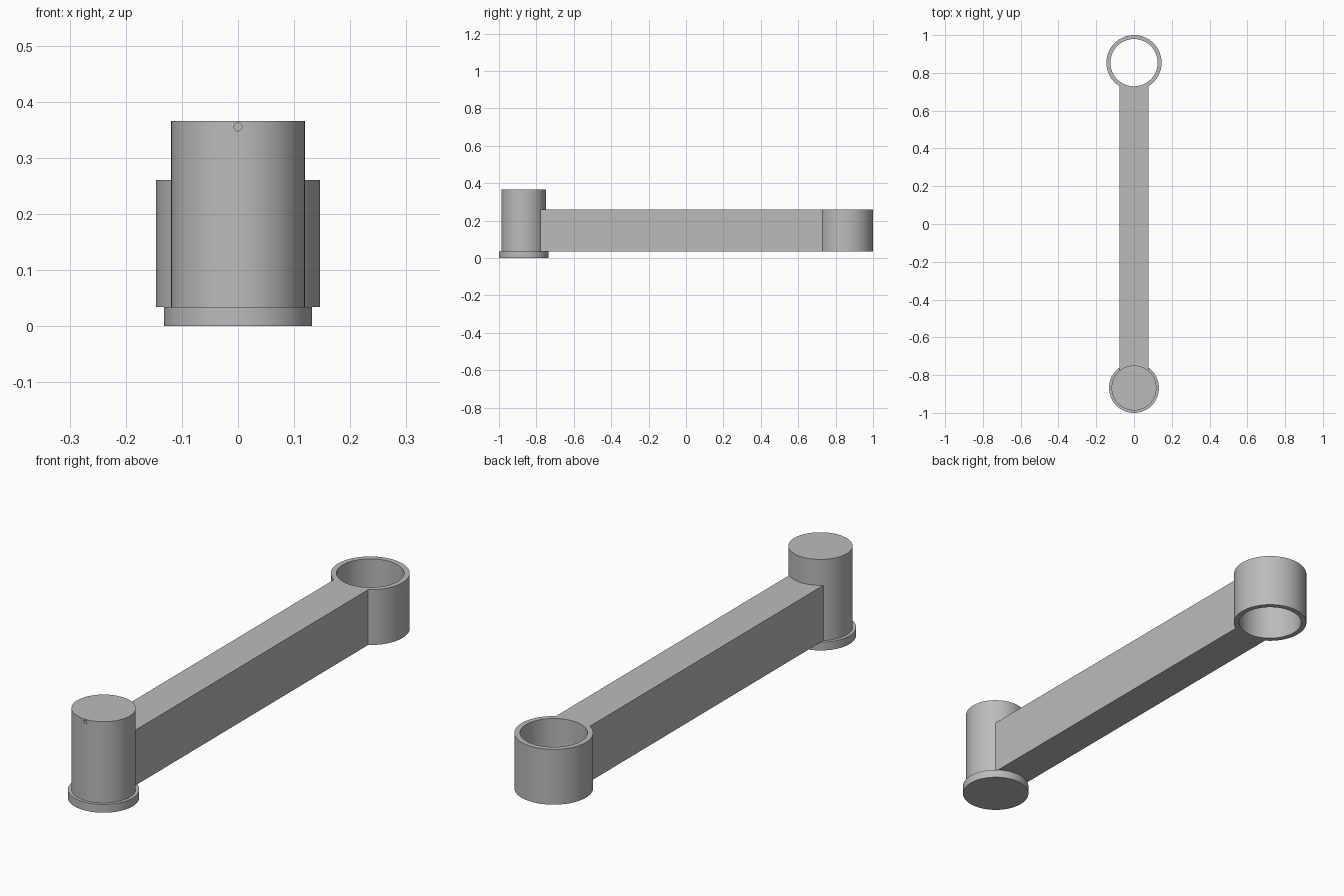
import bpy, bmesh
from math import cos, sin, asin, pi, radians

if "Cube" in bpy.data.objects:
    bpy.data.objects.remove(bpy.data.objects["Cube"], do_unlink=True)

# One grey metal for everything
metal = bpy.data.materials.new("grey metal")
metal.use_nodes = True
GREY = (0.5, 0.5, 0.5, 1)
metal.diffuse_color = GREY
metal.node_tree.nodes["Principled BSDF"].inputs["Base Color"].default_value = GREY

PIN_Y, PIN_R, FLANGE_R = -0.868, 0.119, 0.132
RING_Y, RING_R, BORE_R = 0.854, 0.146, 0.125
LOW, HIGH, TOP = 0.034, 0.26, 0.366
HALF = 0.077
SEG = 96


def finish(name, bm):
    bmesh.ops.recalc_face_normals(bm, faces=bm.faces)
    mesh = bpy.data.meshes.new(name)
    bm.to_mesh(mesh)
    bm.free()
    mesh.materials.append(metal)
    ob = bpy.data.objects.new(name, mesh)
    bpy.context.collection.objects.link(ob)
    return ob


def smooth(ob):
    bpy.ops.object.select_all(action="DESELECT")
    ob.select_set(True)
    bpy.context.view_layer.objects.active = ob
    bpy.ops.object.shade_smooth_by_angle(angle=radians(30))


def lathe(name, profile, y, closed=False):
    """Revolve (radius, z) points about a vertical axis at y."""
    bm = bmesh.new()
    verts = [bm.verts.new((r, y, z)) for r, z in profile]
    pairs = list(zip(verts, verts[1:]))
    if closed:
        pairs.append((verts[-1], verts[0]))
    edges = [bm.edges.new(p) for p in pairs]
    bmesh.ops.spin(bm, geom=verts + edges, cent=(0, y, 0), axis=(0, 0, 1),
                   angle=2 * pi, steps=SEG)
    bmesh.ops.remove_doubles(bm, verts=bm.verts, dist=1e-5)
    return finish(name, bm)


def arc(y, r, side):
    """Arc across the arm width on a circle at y, bulging towards side."""
    a = asin(HALF / r)
    return [(r * sin(a * t / 12), y + side * r * cos(a * t / 12))
            for t in range(-12, 13)]


# Pin with a thin flange at its foot
pin = lathe("pin", [(0, 0), (FLANGE_R, 0), (FLANGE_R, LOW), (PIN_R, LOW),
                    (PIN_R, TOP), (0, TOP)], PIN_Y)

# Small locating hole near the top of the pin
bpy.ops.mesh.primitive_cylinder_add(vertices=24, radius=0.007, depth=0.04,
                                    location=(0, PIN_Y - PIN_R, 0.355),
                                    rotation=(pi / 2, 0, 0))
cutter = bpy.context.object
cutter.name = "hole_cutter"
cutter.data.materials.append(metal)
cutter.hide_render = True
cut = pin.modifiers.new("hole", "BOOLEAN")
cut.object = cutter
cut.solver = "EXACT"
bpy.context.view_layer.objects.active = pin
bpy.ops.object.modifier_apply(modifier=cut.name)
bpy.data.objects.remove(cutter, do_unlink=True)
smooth(pin)

# Open socket ring at the far end
ring = lathe("socket_ring", [(BORE_R, LOW), (RING_R, LOW), (RING_R, HIGH),
                             (BORE_R, HIGH)], RING_Y, closed=True)
smooth(ring)

# Straight arm whose ends follow the pin and the ring
bm = bmesh.new()
outline = arc(PIN_Y, PIN_R - 0.001, 1) + arc(RING_Y, RING_R - 0.001, -1)[::-1]
face = bm.faces.new([bm.verts.new((x, y, LOW)) for x, y in outline])
top = bmesh.ops.extrude_face_region(bm, geom=[face])["geom"]
bmesh.ops.translate(bm, vec=(0, 0, HIGH - LOW),
                    verts=[v for v in top if isinstance(v, bmesh.types.BMVert)])
smooth(finish("arm", bm))
